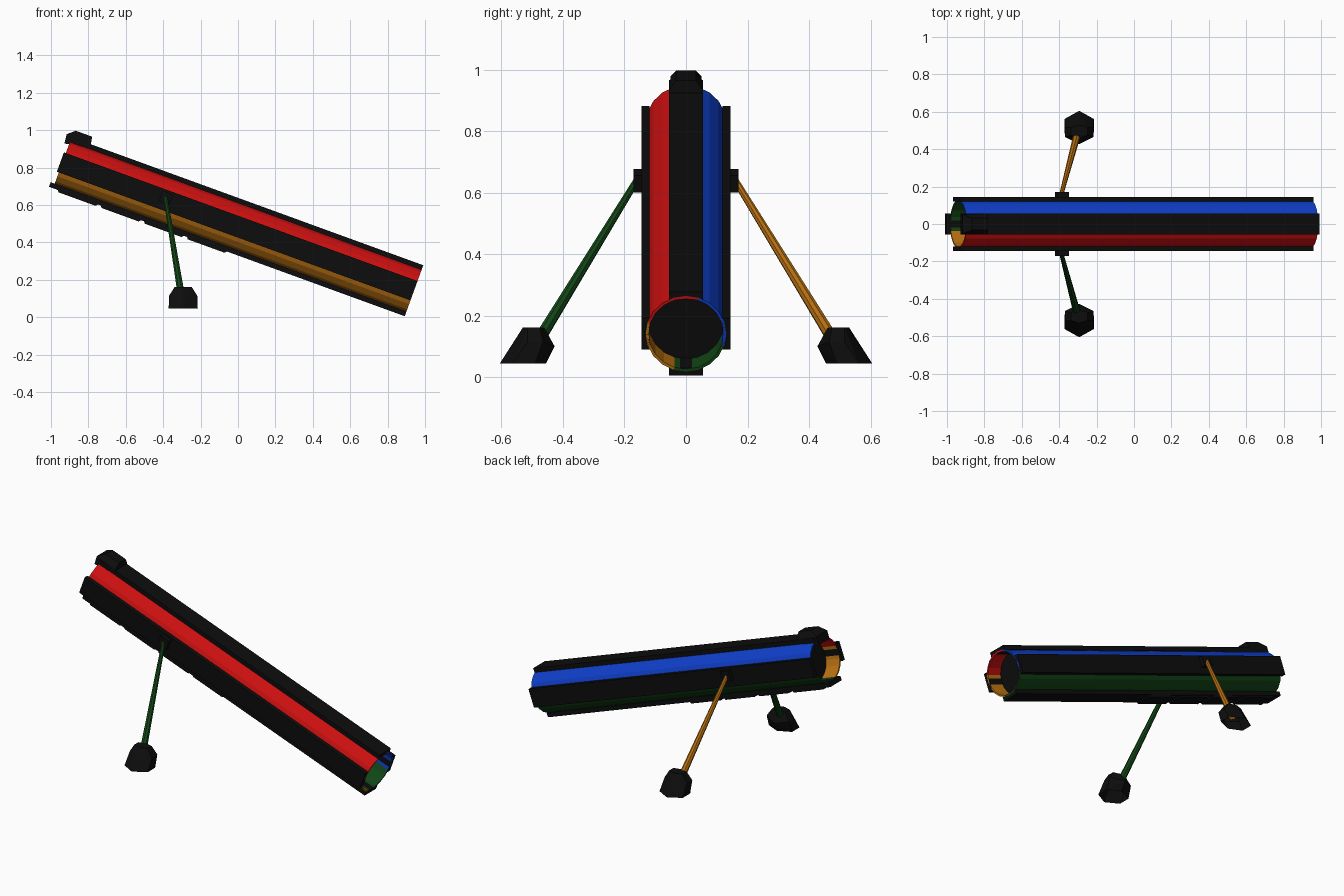
import bpy, bmesh, math
from mathutils import Matrix, Vector

cube = bpy.data.objects.get("Cube")
if cube:
    bpy.data.objects.remove(cube, do_unlink=True)


def material(name, r, g, b):
    m = bpy.data.materials.new(name)
    m.use_nodes = True
    m.diffuse_color = (r, g, b, 1)
    m.node_tree.nodes["Principled BSDF"].inputs["Base Color"].default_value = (r, g, b, 1)
    return m


BLACK = material("black", 0.004, 0.004, 0.004)
RED = material("red", 0.6, 0.005, 0.005)
BLUE = material("blue", 0.005, 0.05, 0.6)
ORANGE = material("orange", 0.5, 0.17, 0.006)
GREEN = material("green", 0.006, 0.06, 0.008)

TILT = Matrix.Rotation(math.radians(20), 4, "Y")
AXIS = 0.4545            # height of the tube axis before tilting
BACK, FRONT = -1.165, 0.836
OUTER, INNER = 0.131, 0.122
SIDES = 20


def finish(name, bm, mats, matrix=None):
    if matrix is not None:
        bm.transform(matrix)
    mesh = bpy.data.meshes.new(name)
    bm.to_mesh(mesh)
    bm.free()
    for m in mats:
        mesh.materials.append(m)
    obj = bpy.data.objects.new(name, mesh)
    bpy.context.collection.objects.link(obj)
    return obj


def box(name, lo, hi, mat, matrix=TILT):
    lo, hi = Vector(lo), Vector(hi)
    bm = bmesh.new()
    bmesh.ops.create_cube(bm, size=1)
    for v in bm.verts:
        v.co = Vector([(a + b) / 2 + c * (b - a) for a, b, c in zip(lo, hi, v.co)])
    return finish(name, bm, [mat], matrix)


def hull(points):
    bm = bmesh.new()
    for p in points:
        bm.verts.new(p)
    bmesh.ops.convex_hull(bm, input=bm.verts[:])
    bmesh.ops.dissolve_limit(bm, angle_limit=0.01, verts=bm.verts[:], edges=bm.edges[:])
    bmesh.ops.recalc_face_normals(bm, faces=bm.faces[:])
    return bm


# Open tube with a thin wall, coloured in four quarters
step = 2 * math.pi / SIDES
bm = bmesh.new()
rings = []
for u, r in ((BACK, OUTER), (FRONT, OUTER), (FRONT, INNER), (BACK, INNER)):
    rings.append([bm.verts.new((u, r * math.cos(i * step), AXIS + r * math.sin(i * step)))
                  for i in range(SIDES)])
quarter = SIDES // 4
for k in range(4):
    a, b = rings[k], rings[(k + 1) % 4]
    for i in range(SIDES):
        j = (i + 1) % SIDES
        face = bm.faces.new((a[i], b[i], b[j], a[j]))
        face.material_index = ((i + 1) % SIDES) // quarter
bmesh.ops.recalc_face_normals(bm, faces=bm.faces[:])
finish("tube", bm, [BLUE, RED, ORANGE, GREEN], TILT)

# Dark discs set back inside both ends
for name, u in (("front_disc", FRONT - 0.1), ("rear_disc", BACK + 0.1)):
    bm = bmesh.new()
    bmesh.ops.create_cone(bm, cap_ends=True, segments=SIDES, radius1=INNER,
                          radius2=INNER, depth=0.008)
    place = Matrix.Translation((u, 0, AXIS)) @ Matrix.Rotation(math.pi / 2, 4, "Y")
    finish(name, bm, [BLACK], TILT @ place)

# Four flat rails along the tube
centre = Matrix.Translation((0, 0, AXIS))
for i, name in enumerate(("top_rail", "right_rail", "bottom_rail", "left_rail")):
    start = -1.188 if i == 2 else -1.176
    turn = Matrix.Rotation(i * math.pi / 2, 4, "X")
    box(name, (start, -0.055, 0.119), (FRONT, 0.055, 0.145), BLACK, TILT @ centre @ turn)

# Grip plates under the bottom rail
for i in range(4):
    end = -0.92 + i * 0.245
    bm = hull([(u, y, z) for y in (-0.05, 0.05)
               for u, z in ((end - 0.225, 0.32), (end - 0.21, 0.299),
                            (end, 0.299), (end + 0.02, 0.32))])
    finish("grip_plate_%d" % (i + 1), bm, [BLACK], TILT)

# Chamfered block on the upper end
bm = hull([(u, s * y, z) for s in (-1, 1) for u, y, z in (
    (-1.19, 0.055, 0.555), (-1.053, 0.055, 0.58), (-1.195, 0.05, 0.606),
    (-1.057, 0.055, 0.608), (-1.156, 0.032, 0.64), (-1.063, 0.032, 0.64))])
finish("sight_block", bm, [BLACK], TILT)

# Bracket, tapered leg and hollow foot on each side
for side, s, colour in (("right", -1, GREEN), ("left", 1, ORANGE)):
    box(side + "_bracket", (-0.61, min(s * 0.14, s * 0.17), 0.438),
        (-0.55, max(s * 0.14, s * 0.17), 0.498), BLACK)

    top, end = Vector((-0.388, s * 0.16, 0.64)), Vector((-0.302, s * 0.485, 0.11))
    bm = bmesh.new()
    bmesh.ops.create_cone(bm, cap_ends=True, segments=8, radius1=0.011,
                          radius2=0.02, depth=(end - top).length)
    turn = (end - top).to_track_quat("Z", "Y").to_matrix().to_4x4()
    finish(side + "_leg", bm, [colour], Matrix.Translation((top + end) / 2) @ turn)

    bm = hull([(-0.293 + m * x, s * y, z) for m in (-1, 1) for x, y, z in (
        (0, 0.605, 0.045), (0.078, 0.562, 0.045), (0.078, 0.49, 0.045), (0, 0.455, 0.045),
        (0, 0.427, 0.1), (0.075, 0.465, 0.115), (0.075, 0.515, 0.115),
        (0, 0.46, 0.16), (0.045, 0.475, 0.162), (0.045, 0.515, 0.162), (0, 0.53, 0.162))
        if x or m > 0])
    bm.normal_update()
    base = [f for f in bm.faces if f.normal.z < -0.95]
    bmesh.ops.delete(bm, geom=base, context="FACES")
    finish(side + "_foot", bm, [BLACK])
